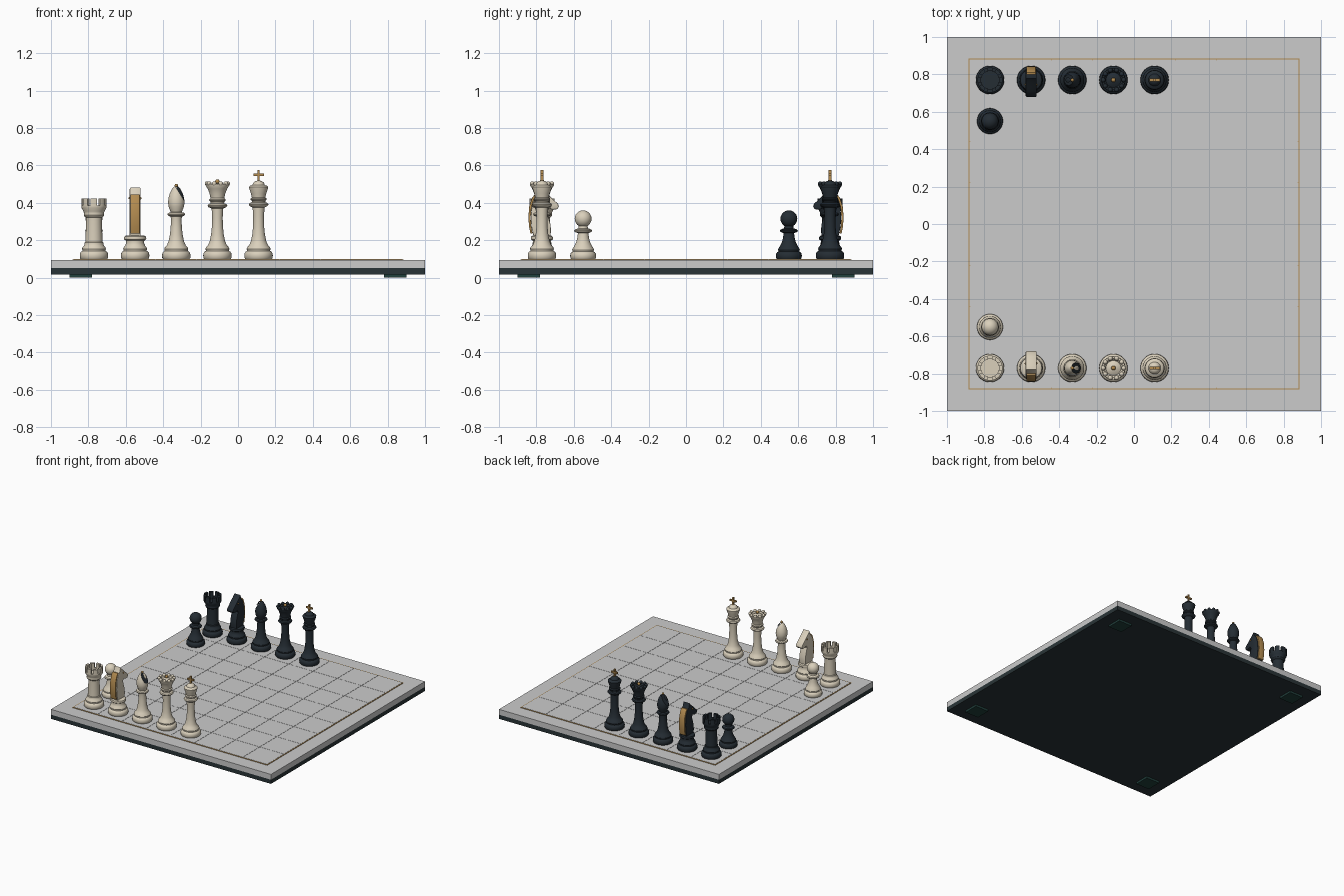
import bpy, bmesh
from math import pi, sin, cos, radians
from mathutils import Matrix, Vector

if "Cube" in bpy.data.objects:
    bpy.data.objects.remove(bpy.data.objects["Cube"])

TOP = 0.1       # playing surface height
CELL = 0.22


def material(name, rgb):
    m = bpy.data.materials.new(name)
    m.diffuse_color = (*rgb, 1)
    m.use_nodes = True
    m.node_tree.nodes["Principled BSDF"].inputs["Base Color"].default_value = m.diffuse_color
    return m


IVORY = material("ivory", (0.70, 0.63, 0.50))
DARK = material("ebony", (0.018, 0.026, 0.034))
GOLD = material("brass", (0.45, 0.26, 0.08))
BASE = material("base_dark", (0.022, 0.034, 0.038))
FELT = material("felt", (0.015, 0.05, 0.045))


def finish(bm, name, mat=None, place=Matrix(), angle=35):
    bmesh.ops.recalc_face_normals(bm, faces=bm.faces)
    bm.transform(place)
    me = bpy.data.meshes.new(name)
    bm.to_mesh(me)
    bm.free()
    ob = bpy.data.objects.new(name, me)
    bpy.context.collection.objects.link(ob)
    if mat:
        me.materials.append(mat)
    if angle:
        bpy.ops.object.select_all(action='DESELECT')
        ob.select_set(True)
        bpy.context.view_layer.objects.active = ob
        bpy.ops.object.shade_smooth_by_angle(angle=radians(angle))
    return ob


def add_box(bm, centre, size, rot=Matrix()):
    m = Matrix.Translation(centre) @ rot @ Matrix.Diagonal((*size, 1))
    bmesh.ops.create_cube(bm, size=1, matrix=m)


def box(name, centre, size, mat=None, place=Matrix(), rot=Matrix()):
    bm = bmesh.new()
    add_box(bm, centre, size, rot)
    return finish(bm, name, mat, place, 0)


def ball(name, centre, r, mat, place):
    bm = bmesh.new()
    bmesh.ops.create_uvsphere(bm, u_segments=24, v_segments=14, radius=r,
                              matrix=Matrix.Translation(centre))
    return finish(bm, name, mat, place)


def lathe(name, pts, mat, place, seg=48):
    bm = bmesh.new()
    vs = [bm.verts.new((r, 0, z)) for r, z in pts]
    edges = [bm.edges.new(e) for e in zip(vs, vs[1:])]
    bmesh.ops.spin(bm, geom=vs + edges, cent=(0, 0, 0), axis=(0, 0, 1),
                   angle=2 * pi, steps=seg, use_duplicate=False)
    bmesh.ops.remove_doubles(bm, verts=bm.verts, dist=1e-5)
    return finish(bm, name, mat, place)


def foot(k=1.0):
    # shared turned foot of every piece
    pts = [(0, 0), (.071, 0), (.075, .006), (.076, .02), (.074, .032), (.068, .04),
           (.062, .043), (.062, .048), (.064, .054), (.061, .062)]
    return [(r * k, z * k) for r, z in pts]


def arc(r, zc, a0, a1, n=12):
    return [(max(0, r * cos(radians(a0 + (a1 - a0) * i / n))),
             zc + r * sin(radians(a0 + (a1 - a0) * i / n))) for i in range(n + 1)]


def pawn(side, mat, P):
    lathe(side + "_pawn", foot(.91) + [(.046, .072), (.037, .09), (.031, .115), (.028, .138),
          (.045, .145), (.048, .151), (.043, .158), (.026, .164), (.024, .175)]
          + arc(.045, .215, -58, 90), mat, P)


def rook(side, mat, P):
    lathe(side + "_rook", foot() + [(.054, .07), (.05, .08), (.05, .088), (.046, .092), (.042, .2),
          (.043, .222), (.052, .228), (.055, .235), (.053, .243), (.056, .255), (.066, .272),
          (.067, .285), (.048, .285), (.048, .265), (0, .265)], mat, P)
    # battlements
    bm = bmesh.new()
    for i in range(8):
        ring = []
        for j in range(6):
            a = 2 * pi * i / 8 + radians(-15 + 6 * j)
            ring.append([bm.verts.new((r * cos(a), r * sin(a), z))
                         for r, z in ((.048, .28), (.067, .28), (.067, .323), (.048, .323))])
        for q, s in zip(ring, ring[1:]):
            for k in range(4):
                bm.faces.new((q[k], q[k - 1], s[k - 1], s[k]))
        bm.faces.new(ring[0])
        bm.faces.new(ring[-1])
    finish(bm, side + "_rook_battlements", mat, P)


def prism(name, outline, width, mat, P, bevel):
    bm = bmesh.new()
    f = bm.faces.new([bm.verts.new((-width / 2, y, z)) for y, z in outline])
    new = bmesh.ops.extrude_face_region(bm, geom=[f])['geom']
    bmesh.ops.translate(bm, vec=(width, 0, 0),
                        verts=[v for v in new if isinstance(v, bmesh.types.BMVert)])
    rims = [e for e in bm.edges if abs(e.verts[0].co.x - e.verts[1].co.x) < 1e-6]
    bmesh.ops.bevel(bm, geom=rims, offset=bevel, segments=2, profile=.5, affect='EDGES')
    return finish(bm, name, mat, P)


def knight(side, mat, P):
    lathe(side + "_knight_base", foot() + [(.053, .072), (.048, .085), (.049, .098), (.058, .104),
          (.06, .112), (.057, .12), (.048, .126), (0, .126)], mat, P)
    # horse head, facing +y before placement
    prism(side + "_knight_head", [(-.045, .12), (-.056, .17), (-.06, .22), (-.055, .28), (-.04, .325),
          (-.02, .35), (-.008, .382), (.012, .36), (.035, .342), (.06, .318), (.086, .295),
          (.09, .278), (.08, .266), (.058, .264), (.032, .272), (.024, .255), (.034, .225),
          (.046, .185), (.048, .15), (.045, .12)], .058, mat, P, .005)
    back = [(-.05, .135), (-.057, .17), (-.061, .22), (-.056, .28), (-.041, .325), (-.028, .342)]
    prism(side + "_knight_mane", back + [(y - .012, z + .002) for y, z in reversed(back)],
          .05, GOLD, P, .002)
    for s in (-1, 1):
        ball(side + "_knight_eye", (s * .029, .025, .325), .006, GOLD, P)


STEM = [(.05, .074), (.041, .095), (.034, .13), (.03, .17)]


def bishop(side, mat, P):
    head = lathe(side + "_bishop", foot() + STEM + [(.028, .21), (.03, .226), (.044, .232), (.048, .239),
                 (.044, .246), (.03, .25), (.034, .262), (.041, .28), (.044, .3), (.042, .325),
                 (.034, .352), (.022, .375), (.01, .388), (0, .391)], mat, P)
    # mitre slot
    cut = box("slot_cutter", (.026, 0, .35), (.012, .14, .09), DARK, P, Matrix.Rotation(radians(-32), 4, 'Y'))
    cut.hide_render = True
    mod = head.modifiers.new("slot", 'BOOLEAN')
    mod.operation, mod.object, mod.solver = 'DIFFERENCE', cut, 'EXACT'
    mod.material_mode = 'TRANSFER'
    bpy.context.view_layer.objects.active = head
    bpy.ops.object.modifier_apply(modifier=mod.name)
    bpy.data.objects.remove(cut)
    ball(side + "_bishop_finial", (0, 0, .393), .009, GOLD, P)


def queen(side, mat, P):
    lathe(side + "_queen", foot() + STEM + [(.028, .22), (.031, .27), (.048, .277), (.053, .285),
          (.048, .293), (.036, .298), (.037, .306), (.044, .312), (.044, .319), (.037, .325),
          (.042, .35), (.052, .375), (.063, .393), (.063, .4), (.05, .4), (.04, .388),
          (.02, .4), (0, .404)], mat, P)
    for i in range(10):
        a = 2 * pi * i / 10
        ball(side + "_queen_crown_bead", (.055 * cos(a), .055 * sin(a), .403), .0125, mat, P)
    ball(side + "_queen_finial", (0, 0, .414), .012, GOLD, P)


def king(side, mat, P):
    lathe(side + "_king", foot() + STEM + [(.029, .23), (.032, .275), (.048, .283), (.053, .291),
          (.048, .299), (.036, .304), (.036, .311), (.043, .317), (.043, .323), (.036, .329),
          (.041, .35), (.05, .376), (.051, .384), (.046, .391), (.033, .396), (.028, .408),
          (.016, .417), (0, .42)], mat, P)
    bm = bmesh.new()
    add_box(bm, (0, 0, .446), (.012, .014, .062))
    add_box(bm, (0, 0, .45), (.056, .014, .012))
    finish(bm, side + "_king_cross", GOLD, P, 0)


# board: feet, dark underside, slab, inlay and squares
for sx in (-1, 1):
    for sy in (-1, 1):
        box("board_foot", (sx * .84, sy * .84, .01), (.12, .12, .02), FELT)
box("board_underside", (0, 0, .034), (2, 2, .034), BASE)
box("board_slab", (0, 0, .073), (2, 2, .044))
for s in (-1, 1):
    box("inlay_strip", (0, s * .88, .0955), (1.77, .01, .006), GOLD)
    box("inlay_strip", (s * .88, 0, .0955), (.01, 1.77, .006), GOLD)
bm = bmesh.new()
for i in range(8):
    for j in range(8):
        add_box(bm, ((i - 3.5) * CELL, (j - 3.5) * CELL, .0965), (.218, .218, .007))
finish(bm, "board_squares", None, Matrix(), 0)

# the two facing sets
for side, mat, sy in (("light", IVORY, -1), ("dark", DARK, 1)):
    turn = Matrix.Rotation(pi if sy > 0 else 0, 4, 'Z')

    def spot(col, row):
        return Matrix.Translation(((col - 3.5) * CELL, sy * (3.5 - row) * CELL, TOP)) @ turn
    for col, piece in enumerate((rook, knight, bishop, queen, king)):
        piece(side, mat, spot(col, 0))
    pawn(side, mat, spot(0, 1))
